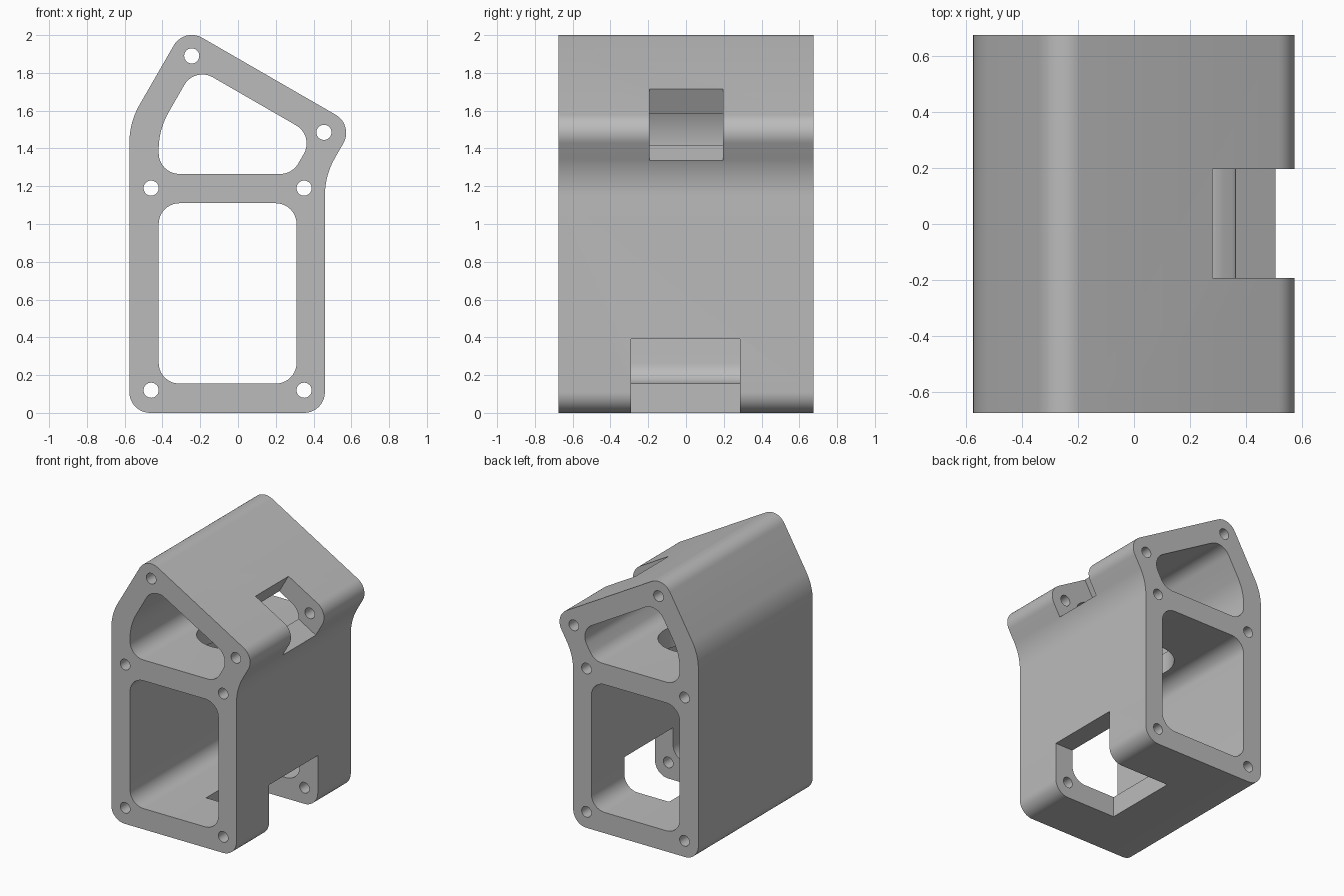
import bpy
import bmesh
from math import tan, sin, cos, pi
from mathutils import Vector, Matrix

if "Cube" in bpy.data.objects:
    bpy.data.objects.remove(bpy.data.objects["Cube"], do_unlink=True)

HALF_DEPTH = 0.675
ROUND = 0.11
BEND = 0.4


def fillet(corners, steps=10):
    """Round each (x, z, radius) corner of a closed profile with an arc."""
    out = []
    for i, (x, z, r) in enumerate(corners):
        p = Vector((x, z))
        if r == 0:
            out.append(p)
            continue
        a = (Vector(corners[i - 1][:2]) - p).normalized()
        b = (Vector(corners[(i + 1) % len(corners)][:2]) - p).normalized()
        half = a.angle(b) / 2
        centre = p + (a + b).normalized() * (r / sin(half))
        start = p + a * (r / tan(half)) - centre
        end = p + b * (r / tan(half)) - centre
        sweep = pi - 2 * half
        for k in range(steps + 1):
            t = k / steps
            arc = start * sin((1 - t) * sweep) + end * sin(t * sweep)
            out.append(centre + arc / sin(sweep))
    return out


def make_object(name, bm):
    bmesh.ops.recalc_face_normals(bm, faces=bm.faces)
    mesh = bpy.data.meshes.new(name)
    bm.to_mesh(mesh)
    bm.free()
    obj = bpy.data.objects.new(name, mesh)
    bpy.context.scene.collection.objects.link(obj)
    return obj


def prism(name, profile, y0, y1):
    """Extrude an x-z profile along y."""
    bm = bmesh.new()
    face = bm.faces.new([bm.verts.new((p[0], y0, p[1])) for p in profile])
    ext = bmesh.ops.extrude_face_region(bm, geom=[face])
    moved = [v for v in ext["geom"] if isinstance(v, bmesh.types.BMVert)]
    bmesh.ops.translate(bm, verts=moved, vec=(0, y1 - y0, 0))
    return make_object(name, bm)


def circle(x, z, r, n=32):
    return [(x + r * cos(2 * pi * i / n), z + r * sin(2 * pi * i / n))
            for i in range(n)]


# Outer body with a slanted roof
body = prism("housing_body", fillet([
    (-0.575, 0, ROUND), (0.46, 0, ROUND), (0.46, 1.257, BEND),
    (0.613, 1.523, ROUND), (-0.285, 2.041, ROUND), (-0.575, 1.538, BEND),
]), -HALF_DEPTH, HALF_DEPTH)

cutters = []
through = (-HALF_DEPTH - 0.1, HALF_DEPTH + 0.1)

# Lower and upper cavities
cutters.append(prism("lower_cavity", fillet([
    (-0.42, 0.155, ROUND), (0.31, 0.155, ROUND),
    (0.31, 1.11, ROUND), (-0.42, 1.11, ROUND)]), *through))
cutters.append(prism("upper_cavity", fillet([
    (-0.42, 1.265, ROUND), (0.287, 1.265, ROUND), (0.4035, 1.467, ROUND),
    (-0.229, 1.832, ROUND), (-0.42, 1.5, BEND)]), *through))

# Screw holes along the depth
screws = [(-0.245, 1.89), (0.455, 1.485)]
screws += [(x, z) for x in (-0.46, 0.35) for z in (0.12, 1.19)]
for x, z in screws:
    cutters.append(prism("screw_hole", circle(x, z, 0.04), *through))

# Notch in the lower right edge
cutters.append(prism("lower_notch", [
    (-0.06, -0.1), (0.7, -0.1), (0.7, 0.39), (-0.06, 0.39)], -0.29, 0.285))

# Notch in the roof edge, square to the roof slope
along = Vector((cos(pi / 6), -sin(pi / 6)))
up = Vector((sin(pi / 6), cos(pi / 6)))
rim = Vector((0.28, 1.716))
low, high = rim - up * 0.217, rim + up * 0.1
cutters.append(prism("roof_notch", [
    low, low + along * 0.6, high + along * 0.6, high], -0.193, 0.197))

# Round opening in the shelf between the cavities
bm = bmesh.new()
bmesh.ops.create_cone(bm, cap_ends=True, segments=48, radius1=0.235,
                      radius2=0.235, depth=0.3,
                      matrix=Matrix.Translation((-0.055, 0, 1.1875)))
cutters.append(make_object("shelf_opening", bm))

# Apply the cuts, then drop the cutters
for cutter in cutters:
    cutter.hide_render = True
    mod = body.modifiers.new(cutter.name, "BOOLEAN")
    mod.operation = "DIFFERENCE"
    mod.solver = "EXACT"
    mod.object = cutter
graph = bpy.context.evaluated_depsgraph_get()
cut_mesh = bpy.data.meshes.new_from_object(body.evaluated_get(graph))
body.modifiers.clear()
body.data = cut_mesh
for cutter in cutters:
    bpy.data.objects.remove(cutter, do_unlink=True)

# Single grey finish
grey = bpy.data.materials.new("plain_grey")
grey.use_nodes = True
colour = (0.5, 0.5, 0.5, 1)
grey.diffuse_color = colour
grey.node_tree.nodes["Principled BSDF"].inputs["Base Color"].default_value = colour
body.data.materials.clear()
body.data.materials.append(grey)

bpy.ops.object.select_all(action="DESELECT")
body.select_set(True)
bpy.context.view_layer.objects.active = body
bpy.ops.object.shade_smooth_by_angle(angle=pi / 6)
